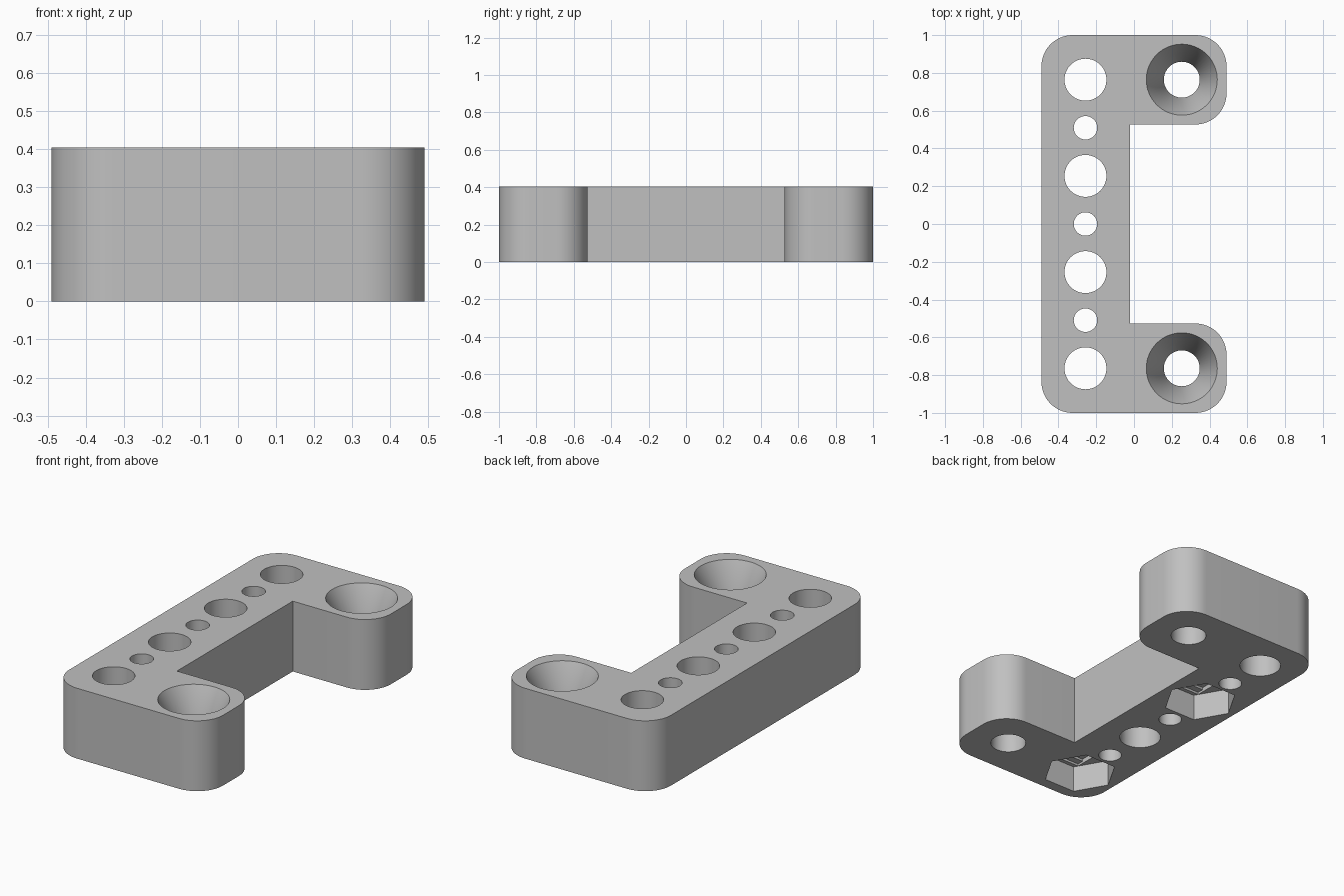
import bpy
import bmesh
from math import pi, cos, sin, radians

HEIGHT = 0.405
HOLE_X, SCREW_X, END_Y = -0.257, 0.253, 0.764
BIG_R, SMALL_R = 0.111, 0.062

if "Cube" in bpy.data.objects:
    bpy.data.objects.remove(bpy.data.objects["Cube"], do_unlink=True)

grey = bpy.data.materials.new("light grey plastic")
grey.use_nodes = True
colour = (0.53, 0.53, 0.53, 1)
grey.diffuse_color = colour
grey.node_tree.nodes["Principled BSDF"].inputs["Base Color"].default_value = colour


def ring(x, y, r, sides=64):
    return [(x + r * cos(2 * pi * i / sides), y + r * sin(2 * pi * i / sides))
            for i in range(sides)]


def box(x, y, hx, hy):
    return [(x - hx, y - hy), (x + hx, y - hy), (x + hx, y + hy), (x - hx, y + hy)]


def loft(name, sections):
    """Closed solid through (outline, z) sections of equal point count."""
    bm = bmesh.new()
    loops = [[bm.verts.new((x, y, z)) for x, y in pts] for pts, z in sections]
    for low, high in zip(loops, loops[1:]):
        for i in range(len(low)):
            j = (i + 1) % len(low)
            bm.faces.new((low[i], low[j], high[j], high[i]))
    bm.faces.new(loops[0][::-1])
    bm.faces.new(loops[-1])
    bmesh.ops.recalc_face_normals(bm, faces=bm.faces)
    mesh = bpy.data.meshes.new(name)
    bm.to_mesh(mesh)
    bm.free()
    mesh.materials.append(grey)
    obj = bpy.data.objects.new(name, mesh)
    bpy.context.collection.objects.link(obj)
    return obj


def rounded(corners):
    """Outline from (x, y, radius, start angle); radius 0 stays sharp."""
    pts = []
    for x, y, r, start in corners:
        if r == 0:
            pts.append((x, y))
            continue
        a0 = radians(start)
        cx = x - r * (1 if start in (0, 270) else -1)
        cy = y - r * (1 if start in (0, 90) else -1)
        pts += [(cx + r * cos(a0 + pi / 2 * i / 16), cy + r * sin(a0 + pi / 2 * i / 16))
                for i in range(17)]
    return pts


# C-shaped body
R = 0.165
outline = rounded([(-0.49, -1, R, 180), (0.49, -1, R, 270), (0.49, -0.527, R, 0),
                   (-0.02, -0.527, 0, 0), (-0.02, 0.527, 0, 0),
                   (0.49, 0.527, R, 270), (0.49, 1, R, 0), (-0.49, 1, R, 90)])
body = loft("bracket_body", [(outline, 0), (outline, HEIGHT)])


def cut(sections):
    cutter = loft("cutter", sections)
    cutter.hide_render = True
    mod = body.modifiers.new("cut", "BOOLEAN")
    mod.operation = "DIFFERENCE"
    mod.solver = "EXACT"
    mod.object = cutter
    bpy.context.view_layer.objects.active = body
    bpy.ops.object.modifier_apply(modifier=mod.name)
    bpy.data.objects.remove(cutter, do_unlink=True)


def prism(pts, z0, z1):
    cut([(pts, z0), (pts, z1)])


# Row of alternating large and small through holes
for i in range(-3, 4):
    r = BIG_R if i % 2 else SMALL_R
    prism(ring(HOLE_X, i * END_Y / 3, r), -0.1, HEIGHT + 0.1)

# Hexagonal nut pockets underneath, with stepped ceilings
for y in (-END_Y, END_Y / 3):
    prism(ring(HOLE_X, y, 0.2, 6), -0.1, 0.153)
    prism(box(HOLE_X, y, 0.112, 0.15), 0.1, 0.166)
    prism(box(HOLE_X, y, 0.112, 0.112), 0.1, 0.179)

# Countersunk screw holes in the arms
for y in (-END_Y, END_Y):
    wide, narrow = ring(SCREW_X, y, 0.188), ring(SCREW_X, y, 0.095)
    cut([(narrow, -0.1), (narrow, HEIGHT - 0.2), (wide, HEIGHT), (wide, HEIGHT + 0.1)])

# Smooth round walls, keep sharp rims
bpy.ops.object.select_all(action="DESELECT")
body.select_set(True)
bpy.context.view_layer.objects.active = body
bpy.ops.object.shade_smooth_by_angle(angle=radians(25))
